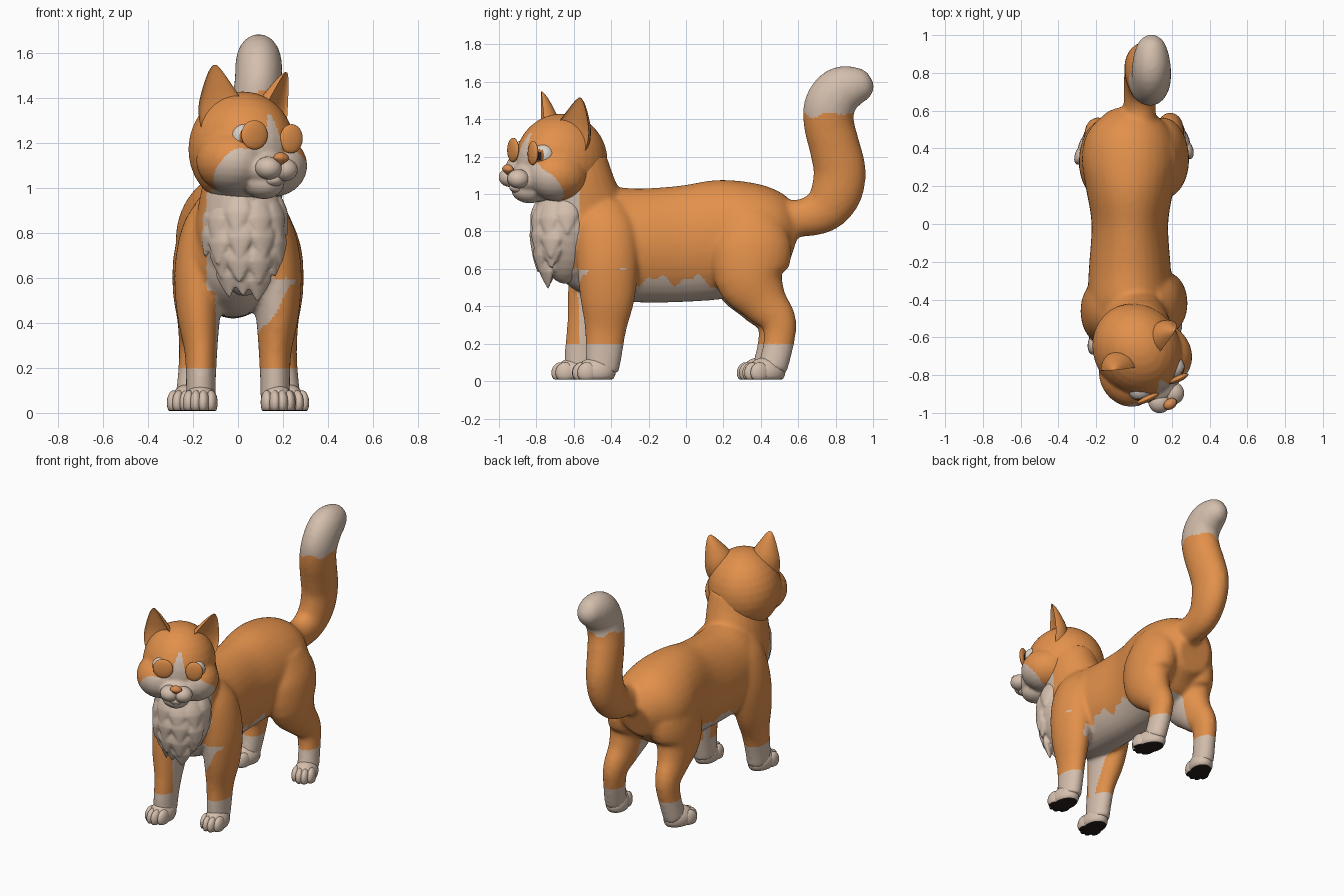
import bpy, bmesh, math
from mathutils import Matrix, Vector

if "Cube" in bpy.data.objects:
    bpy.data.objects.remove(bpy.data.objects["Cube"], do_unlink=True)


def material(name, rgb):
    m = bpy.data.materials.new(name)
    m.use_nodes = True
    m.diffuse_color = (*rgb, 1)
    bsdf = next(n for n in m.node_tree.nodes if n.type == "BSDF_PRINCIPLED")
    bsdf.inputs["Base Color"].default_value = (*rgb, 1)
    bsdf.inputs["Roughness"].default_value = 0.8
    return m


ORANGE = material("orange_fur", (0.76, 0.28, 0.07))
CREAM = material("cream_fur", (0.66, 0.52, 0.42))
BLACK = material("dark_pads", (0.02, 0.012, 0.012))
WHITE = material("eye_white", (0.72, 0.66, 0.6))
AMBER = material("amber_iris", (0.38, 0.13, 0.03))
NOSE = material("nose_orange", (0.68, 0.25, 0.08))

# Head frame: turned to its left and tilted slightly
HEAD = (Matrix.Translation((0.03, -0.688, 1.17)) @ Matrix.Rotation(math.radians(33), 4, "Z")
        @ Matrix.Rotation(math.radians(5), 4, "Y"))


def ball(bm, center, radii, turn=Matrix(), taper=0.0, seg=24):
    """Ellipsoid; taper narrows its lower half to a point."""
    made = bmesh.ops.create_uvsphere(bm, u_segments=seg, v_segments=seg // 2, radius=1)
    for v in made["verts"]:
        k = 1 + taper * min(v.co.z, 0)
        p = Vector((v.co.x * radii[0] * k, v.co.y * radii[1] * k, v.co.z * radii[2]))
        v.co = turn @ p + Vector(center)


def tube(bm, stations, n=24, steps=4, hollow=False):
    """Loft smooth elliptical rings through (x, y, z, side radius, depth radius)."""
    s = [Vector(p) for p in stations]
    path = []
    for i in range(len(s) - 1):
        a, b, c, d = s[max(i - 1, 0)], s[i], s[i + 1], s[min(i + 2, len(s) - 1)]
        for k in range(steps):
            t = k / steps
            path.append(0.5 * (2 * b + (c - a) * t + (2 * a - 5 * b + 4 * c - d) * t ** 2
                               + (3 * b - a - 3 * c + d) * t ** 3))
    path.append(s[-1])
    rings = []
    for i, p in enumerate(path):
        t = (path[min(i + 1, len(path) - 1)] - path[max(i - 1, 0)]).to_3d().normalized()
        u = Vector((1, 0, 0))
        u = (u - t * u.dot(t)).normalized()
        w = t.cross(u)
        ring = []
        for j in range(n):
            a = math.tau * j / n
            depth = math.sin(a)
            if hollow and depth < 0:
                depth *= -0.3
            ring.append(bm.verts.new(p.to_3d() + u * math.cos(a) * max(p[3], 0.004)
                                     + w * depth * max(p[4], 0.004)))
        rings.append(ring)
    for r, q in zip(rings, rings[1:]):
        for j in range(n):
            bm.faces.new((r[j], r[(j + 1) % n], q[(j + 1) % n], q[j]))
    bm.faces.new(rings[0][::-1])
    bm.faces.new(rings[-1])


def finish(bm, name, mats, rule=None, matrix=Matrix(), voxel=0, smooth=0):
    """Make the object, optionally fuse its parts, and colour faces by rule."""
    bmesh.ops.recalc_face_normals(bm, faces=bm.faces[:])
    me = bpy.data.meshes.new(name)
    bm.to_mesh(me)
    bm.free()
    ob = bpy.data.objects.new(name, me)
    bpy.context.collection.objects.link(ob)
    if voxel:
        rem = ob.modifiers.new("fuse", "REMESH")
        rem.mode, rem.voxel_size = "VOXEL", voxel
        soft = ob.modifiers.new("soften", "SMOOTH")
        soft.factor, soft.iterations = 0.5, smooth
        dg = bpy.context.evaluated_depsgraph_get()
        me = bpy.data.meshes.new_from_object(ob.evaluated_get(dg))
        ob.modifiers.clear()
        ob.data = me
    me.materials.clear()
    for m in mats:
        me.materials.append(m)
    for f in me.polygons:
        f.use_smooth = True
        f.material_index = rule(f.center) if rule else 0
    me.set_sharp_from_angle(angle=math.radians(60))
    ob.matrix_world = matrix


# Body: torso, neck, legs and tail fused into one skin
bm = bmesh.new()
torso = [(-0.66, 0.80, 0.10, 0.15), (-0.60, 0.78, 0.17, 0.24), (-0.45, 0.74, 0.22, 0.30),
         (-0.25, 0.725, 0.218, 0.305), (0, 0.735, 0.203, 0.312), (0.2, 0.76, 0.235, 0.318),
         (0.35, 0.775, 0.255, 0.288), (0.48, 0.765, 0.225, 0.238), (0.585, 0.735, 0.12, 0.13)]
tube(bm, [(-0.022, *p) for p in torso], 32)
tube(bm, [(0, -0.5, 0.6, 0.15, 0.18), (0, -0.55, 0.78, 0.19, 0.24),
          (0.01, -0.57, 0.92, 0.185, 0.24), (0.03, -0.595, 1.06, 0.175, 0.21),
          (0.03, -0.62, 1.16, 0.17, 0.2)])
front_leg = [(0.09, -0.42, 0.95, 0.06, 0.10), (0.135, -0.43, 0.83, 0.105, 0.16),
             (0.17, -0.42, 0.65, 0.112, 0.165), (0.175, -0.42, 0.45, 0.098, 0.148),
             (0.165, -0.43, 0.28, 0.074, 0.112), (0.165, -0.44, 0.15, 0.067, 0.1),
             (0.165, -0.45, 0.05, 0.066, 0.09)]
back_leg = [(0.12, 0.33, 0.88, 0.10, 0.15), (0.15, 0.35, 0.72, 0.132, 0.215),
            (0.17, 0.345, 0.55, 0.122, 0.19), (0.18, 0.42, 0.42, 0.092, 0.128),
            (0.19, 0.495, 0.32, 0.074, 0.096), (0.20, 0.495, 0.2, 0.065, 0.082),
            (0.215, 0.46, 0.06, 0.065, 0.08)]
for side in (-1, 1):
    for leg, reach in ((front_leg, 0.11), (back_leg, 0.03)):
        step = reach if side < 0 else 0
        tube(bm, [(side * x, y - step * min(1, max(0, (0.85 - z) / 0.65)), z, a, b)
                  for x, y, z, a, b in leg])
tube(bm, [(0.03, 0.42, 0.88, 0.10, 0.11), (0.03, 0.6, 0.87, 0.085, 0.1),
          (0.035, 0.73, 0.91, 0.09, 0.12), (0.045, 0.8, 1.0, 0.097, 0.137),
          (0.05, 0.822, 1.12, 0.102, 0.14), (0.06, 0.795, 1.25, 0.107, 0.136),
          (0.075, 0.765, 1.37, 0.107, 0.135), (0.09, 0.767, 1.47, 0.105, 0.137),
          (0.092, 0.825, 1.55, 0.104, 0.132), (0.092, 0.91, 1.575, 0.09, 0.107),
          (0.092, 0.975, 1.575, 0.06, 0.067), (0.092, 1.007, 1.575, 0.01, 0.01)])


def body_colour(c):
    wave = 0.02 * math.sin(c.y * 31) + 0.012 * math.sin(c.y * 67 + c.x * 20)
    if c.y > 0.55 and c.z > 1.0:
        return int(c.z > 1.42 + 0.015 * math.sin(c.x * 40 + c.y * 25))
    if c.z < 0.2:
        return 1
    if c.y < -0.28:                                   # throat, breast, inner forelegs
        throat = c.z > 0.5 and c.y < -0.57 - 0.2 * max(0, 0.8 - c.z) and -0.14 < c.x < 0.21
        breast = c.z < 0.6 and -0.1 < c.x < 0.1 + 0.6 * max(0, c.z - 0.36) + wave
        return int(throat or breast)
    belly = 0.21 if c.y < 0.13 else 0.13
    return int(c.y < 0.4 and c.z < 0.54 + wave and abs(c.x + 0.02) < belly)


finish(bm, "body", [ORANGE, CREAM], body_colour, voxel=0.012, smooth=14)

# Paws with four toes and dark soles
for name, x, y, yaw in (("front_right_paw", -0.165, -0.60, -4), ("front_left_paw", 0.175, -0.49, 4),
                        ("back_right_paw", -0.225, 0.39, -18), ("back_left_paw", 0.225, 0.42, 18)):
    bm = bmesh.new()
    ball(bm, (0, 0.01, 0.05), (0.074, 0.105, 0.078))
    for toe in (-1.5, -0.5, 0.5, 1.5):
        ball(bm, (toe * 0.033, -0.07 + 0.012 * toe ** 2, 0.045), (0.028, 0.052, 0.056), seg=20)
    for v in bm.verts:
        v.co.z = max(v.co.z, 0.008)
    finish(bm, name, [CREAM, BLACK], lambda c: int(c.z < 0.016),
           Matrix.Translation((x, y, 0)) @ Matrix.Rotation(math.radians(yaw), 4, "Z"))

# Chest ruff: a bib with overlapping soft tufts
bm = bmesh.new()
bib, size = Vector((0.03, -0.645, 0.8)), Vector((0.185, 0.18, 0.28))
ball(bm, bib, size, taper=0.2, seg=32)
for row, (height, count) in enumerate(((0.25, 6), (-0.1, 5), (-0.42, 4), (-0.7, 3))):
    ring = math.sqrt(1 - height ** 2) * 0.92
    for i in range(count):
        a = math.radians((i - (count - 1) / 2) * 35 + (6, -7, 8, -4)[row])
        out = Vector((math.sin(a) * ring, -math.cos(a) * ring, height + 0.06 * math.sin(i * 4 + row)))
        spot = bib + Vector(out[k] * size[k] for k in range(3))
        lean = Matrix.Rotation(a, 3, "Z") @ Matrix.Rotation(math.radians(-10 - 25 * height), 3, "X")
        ball(bm, spot, (0.062, 0.028, 0.1), lean, 0.7, 20)
finish(bm, "chest_ruff", [CREAM], voxel=0.008, smooth=3)

# Head: skull, cheeks and muzzle base
bm = bmesh.new()
ball(bm, (0, 0.025, 0.005), (0.23, 0.255, 0.255), seg=32)
ball(bm, (0, -0.2, -0.09), (0.11, 0.09, 0.075))
ball(bm, (0, -0.17, -0.15), (0.09, 0.10, 0.07))
for side in (-1, 1):
    ball(bm, (side * 0.11, -0.065, -0.06), (0.15, 0.17, 0.14))


def head_colour(c):
    blaze = c.y < 0 and c.z < 0.16 and abs(c.x) < 0.01 + 0.045 * (1 - c.z / 0.16)
    lower = c.z + 1.25 * c.y < -0.27 + 0.008 * math.sin(c.x * 60)
    return int((blaze and c.z > -0.05) or (lower and c.z < 0.02) or (c.z < -0.19 and c.y < 0.04))


finish(bm, "head", [ORANGE, CREAM], head_colour, HEAD, 0.009, 10)

# Muzzle puffs, chin and nose
bm = bmesh.new()
for side in (-1, 1):
    ball(bm, (side * 0.042, -0.27, -0.085), (0.06, 0.06, 0.051))
ball(bm, (0, -0.245, -0.135), (0.045, 0.045, 0.03))
finish(bm, "muzzle", [CREAM], matrix=HEAD)
bm = bmesh.new()
ball(bm, (-0.005, -0.31, -0.04), (0.038, 0.028, 0.028), taper=0.6)
finish(bm, "nose", [NOSE], matrix=HEAD)

# Ears, eyeballs and rounded eyelids
for side, word, lid in ((-1, "right", 0.065), (1, "left", 0.056)):
    bm = bmesh.new()
    tube(bm, [(side * x, y, z, a, b) for x, y, z, a, b in (
        (-0.02, 0, -0.08, 0.08, 0.08), (0, 0, 0.0, 0.102, 0.1), (0.02, 0, 0.08, 0.094, 0.092),
        (0.038, -0.005, 0.155, 0.062, 0.062), (0.05, -0.01, 0.215, 0.03, 0.03),
        (0.053, -0.012, 0.242, 0.008, 0.008))], hollow=True)
    finish(bm, word + "_ear", [ORANGE], matrix=HEAD @ Matrix.Translation((side * 0.138, -0.015, 0.12))
           @ Matrix.Rotation(math.radians(side * 28), 4, "Z"))

    bm = bmesh.new()
    eye = Vector((side * 0.105, -0.155, 0.045))
    ball(bm, eye, (0.062, 0.062, 0.062), Matrix.Rotation(math.pi / 2, 3, "X"), seg=32)
    gaze = Vector((side * 0.45, -1, 0)).normalized()

    def eye_colour(c):
        d = (c - eye).normalized().dot(gaze)
        return 2 if d > 0.93 else 1 if d > 0.8 else 0
    finish(bm, word + "_eyeball", [WHITE, AMBER, BLACK], eye_colour, HEAD)

    bm = bmesh.new()
    ball(bm, (side * 0.098, -0.222, 0.058), (lid, 0.017, 0.065),
         Matrix.Rotation(math.radians(-8), 3, "Z"))
    finish(bm, word + "_eyelid", [ORANGE], matrix=HEAD)
